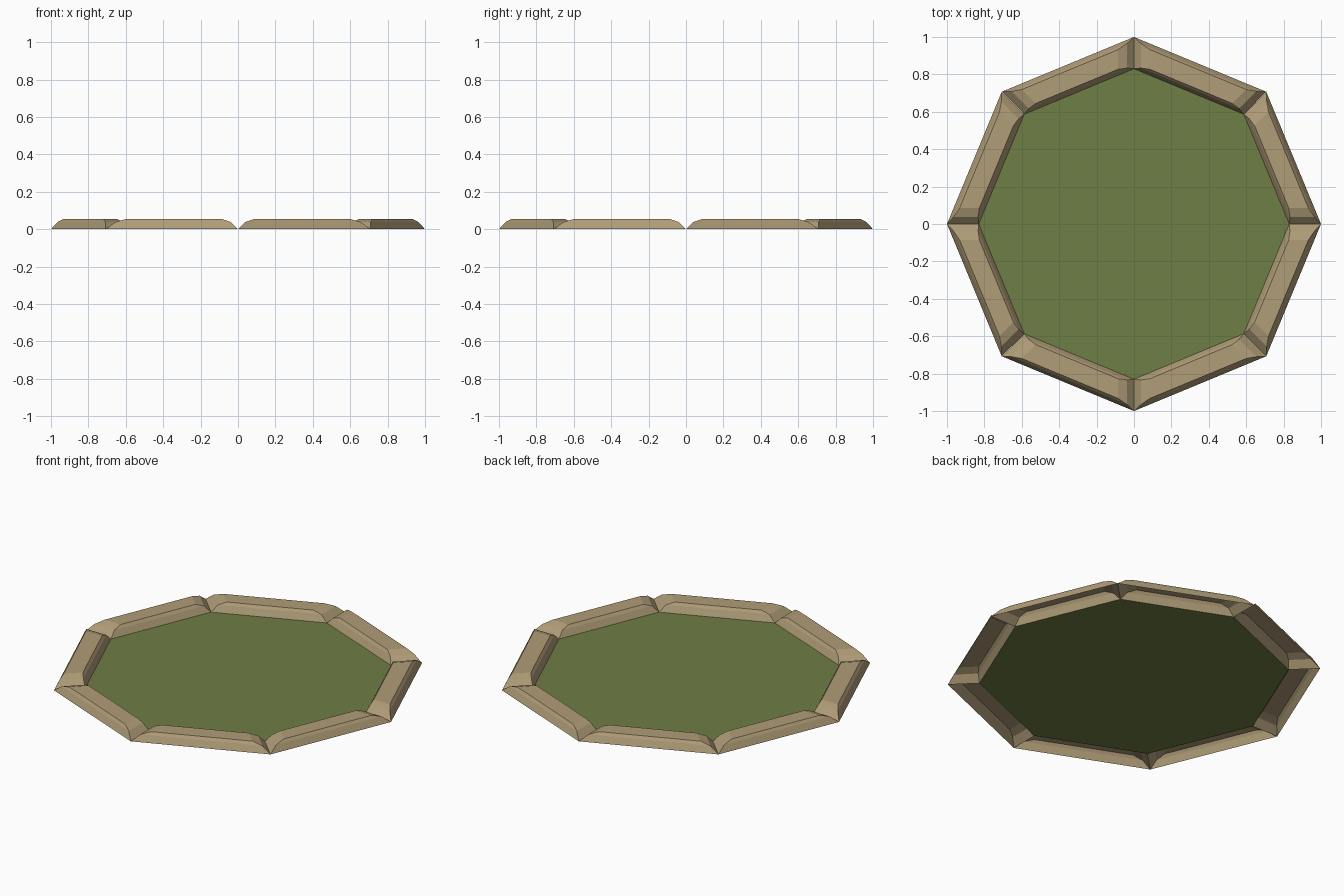
import bpy, bmesh, math
from mathutils import Vector

if "Cube" in bpy.data.objects:
    bpy.data.objects.remove(bpy.data.objects["Cube"])

N, R_OUT, R_IN = 8, 1.0, 0.83


def material(name, rgb):
    m = bpy.data.materials.new(name)
    lin = [(c / 255 / 12.92) if c < 10 else ((c / 255 + 0.055) / 1.055) ** 2.4 for c in rgb]
    m.diffuse_color = (*lin, 1)
    m.use_nodes = True
    m.node_tree.nodes["Principled BSDF"].inputs["Base Color"].default_value = m.diffuse_color
    return m


stone = material("sandy stone", (176, 157, 120))
grass = material("grass green", (111, 126, 69))


def make_object(name, bm, mat):
    me = bpy.data.meshes.new(name)
    bm.to_mesh(me)
    bm.free()
    me.materials.append(mat)
    ob = bpy.data.objects.new(name, me)
    bpy.context.collection.objects.link(ob)


def polar(r, a):
    return Vector((r * math.cos(a), r * math.sin(a), 0))


def ring(bm, mid, end, side, z):
    """Trapezoid of one kerb stone, inset from its mitred ends and long sides."""
    half = math.pi / N
    out = []
    for r, s in ((R_OUT, -1), (R_OUT, 1), (R_IN, 1), (R_IN, -1)):
        # distance from the centre along the stone's own outward axis
        d = r * math.cos(half) + (-side if r == R_OUT else side)
        t = s * (d * math.tan(half) - end / math.cos(half))
        p = polar(d, mid) + polar(t, mid + math.pi / 2)
        p.z = z
        out.append(bm.verts.new(p))
    return out


# kerb stones: open-bottomed shells with sloped walls and softened ends
for i in range(N):
    bm = bmesh.new()
    mid = (i + 0.5) * 2 * math.pi / N
    rings = [ring(bm, mid, *p) for p in
             ((0, 0, 0), (0.038, 0.018, 0.038), (0.085, 0.03, 0.054))]
    for a, b in zip(rings, rings[1:]):
        for k in range(4):
            j = (k + 1) % 4
            bm.faces.new((a[k], a[j], b[j], b[k]))
    bm.faces.new(rings[-1])
    make_object(f"kerb_stone_{i + 1}", bm, stone)

# flat lawn inside the kerb
bm = bmesh.new()
bm.faces.new([bm.verts.new(polar(R_IN, i * 2 * math.pi / N)) for i in range(N)])
make_object("lawn", bm, grass)
